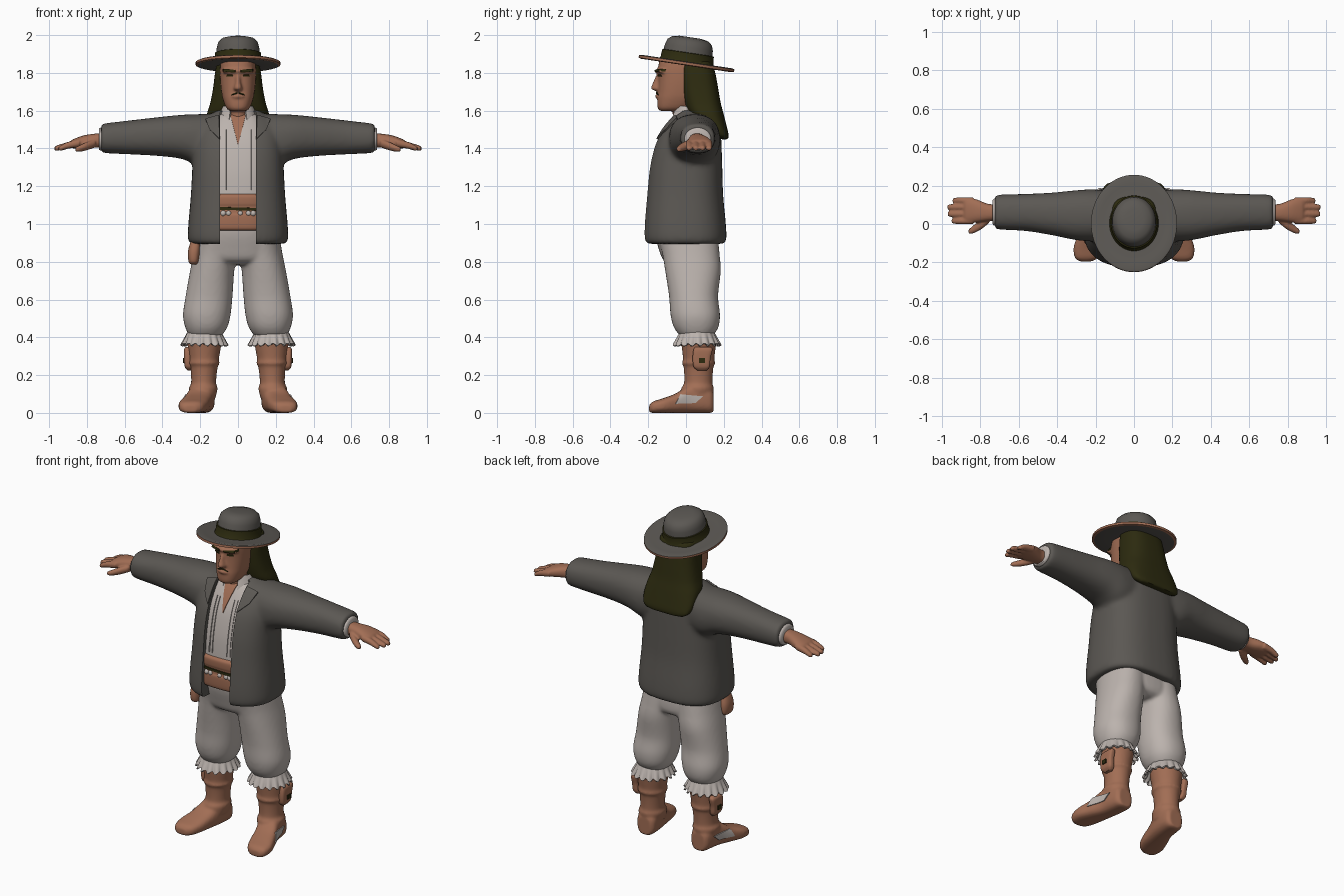
import bpy, bmesh, math
from mathutils import Vector, Matrix
from mathutils.bvhtree import BVHTree


def material(name, col):
    m = bpy.data.materials.new(name)
    m.diffuse_color = (*col, 1)
    return m


GREY = material("charcoal cloth", (0.105, 0.097, 0.087))
WHITE = material("off white linen", (0.50, 0.45, 0.42))
BROWN = material("tan brown", (0.36, 0.155, 0.09))
DARK = material("dark olive hair", (0.026, 0.024, 0.005))


def loft(bm, axis, rows, e=2.0, n=40, sx=1, k=5):
    """Closed superellipse loft; row = (t, centre a, half a, low b, high b)."""
    pts = [rows[0]] + rows + [rows[-1]]
    fine = []
    for i in range(1, len(pts) - 2):
        for j in range(k):
            u = j / k
            fine.append([0.5 * (2 * b + (c - a) * u + (2 * a - 5 * b + 4 * c - d) * u * u
                                + (3 * b - a - 3 * c + d) * u ** 3)
                         for a, b, c, d in zip(*pts[i - 1:i + 3])])
    fine.append(rows[-1])
    rings = []
    for t, a, ha, b0, b1 in fine:
        ring = []
        for i in range(n):
            w = 2 * math.pi * i / n
            c, s = math.cos(w), math.sin(w)
            p = a + ha * math.copysign(abs(c) ** (2 / e), c)
            q = (b0 + b1) / 2 + (b1 - b0) / 2 * math.copysign(abs(s) ** (2 / e), s)
            x, y, z = {'z': (p, q, t), 'x': (t, p, q), 'y': (p, t, q)}[axis]
            ring.append(bm.verts.new((x * sx, y, z)))
        rings.append(ring)
    for r0, r1 in zip(rings, rings[1:]):
        for i in range(n):
            bm.faces.new((r0[i], r0[(i + 1) % n], r1[(i + 1) % n], r1[i]))
    bm.faces.new(rings[0])
    bm.faces.new(rings[-1])


def sheet(bm, f, nu, nv, closed=False, mat=lambda j: 0):
    """Grid surface from f(i, j), optionally closed in i."""
    g = [[bm.verts.new(f(i, j)) for j in range(nv + 1)] for i in range(nu + (not closed))]
    for i in range(nu):
        for j in range(nv):
            k = (i + 1) % len(g)
            face = bm.faces.new((g[i][j], g[k][j], g[k][j + 1], g[i][j + 1]))
            face.material_index = mat(j)


def bake(ob):
    ev = ob.evaluated_get(bpy.context.evaluated_depsgraph_get())
    me = bpy.data.meshes.new_from_object(ev)
    ob.modifiers.clear()
    ob.data = me


def shade(ob, angle=45):
    bpy.ops.object.select_all(action='DESELECT')
    ob.select_set(True)
    bpy.context.view_layer.objects.active = ob
    bpy.ops.object.shade_smooth_by_angle(angle=math.radians(angle))


def finish(name, bm, *mats, voxel=0, smooth=0, thick=0):
    bmesh.ops.recalc_face_normals(bm, faces=bm.faces)
    me = bpy.data.meshes.new(name)
    bm.to_mesh(me)
    bm.free()
    ob = bpy.data.objects.new(name, me)
    bpy.context.collection.objects.link(ob)
    for m in mats:
        me.materials.append(m)
    if thick:
        mod = ob.modifiers.new("thickness", 'SOLIDIFY')
        mod.thickness, mod.offset = thick, 0
    if voxel:
        mod = ob.modifiers.new("merge", 'REMESH')
        mod.mode, mod.voxel_size = 'VOXEL', voxel
        mod = ob.modifiers.new("soften", 'SMOOTH')
        mod.factor, mod.iterations = 0.5, smooth
    if voxel or thick:
        bake(ob)
        if not ob.data.materials:
            ob.data.materials.append(mats[0])
    shade(ob)
    return ob


def patch(name, quad, target, mat, axis='y', s=1, lift=0.003, thick=0.006, n=10):
    """Thin plate projected onto a target; quad corners are (x or y, z)."""
    tree = BVHTree.FromPolygons([v.co for v in target.data.vertices],
                                [p.vertices for p in target.data.polygons])
    a, b, c, d = [Vector(q) for q in quad]

    def f(i, j):
        p = a.lerp(b, i / n).lerp(d.lerp(c, i / n), j / n)
        o, r = (Vector((p.x * s, -1, p.y)), Vector((0, 1, 0))) if axis == 'y' else \
               (Vector((s, p.x, p.y)), Vector((-s, 0, 0)))
        hit = tree.ray_cast(o, r)[0] or tree.find_nearest(o + r * 0.85)[0]
        return hit - r * lift
    bm = bmesh.new()
    sheet(bm, f, n, n)
    return finish(name, bm, mat, thick=thick)


# Jacket: torso and sleeves merged, then the front opening cut out
bm = bmesh.new()
loft(bm, 'z', [(0.895, 0, .25, -.212, .203), (0.92, 0, .265, -.224, .214), (1.0, 0, .263, -.224, .211),
               (1.15, 0, .25, -.212, .197), (1.3, 0, .242, -.197, .192), (1.42, 0, .235, -.168, .188),
               (1.5, 0, .22, -.125, .182), (1.56, 0, .18, -.078, .16), (1.605, 0, .10, -.03, .12)], e=2.6)
for s in (1, -1):
    loft(bm, 'x', [(.08, .045, .12, 1.33, 1.585), (.2, .045, .135, 1.31, 1.582), (.3, .046, .13, 1.345, 1.578),
                   (.42, .052, .112, 1.36, 1.566), (.56, .06, .097, 1.368, 1.55), (.69, .062, .092, 1.374, 1.535),
                   (.725, .062, .086, 1.38, 1.53)], e=2.3, sx=s)
jacket = finish("jacket", bm, GREY, voxel=.012, smooth=10)
bm = bmesh.new()
bmesh.ops.create_cube(bm, size=1, matrix=Matrix.Translation((0, -.27, 1.25)) @ Matrix.Diagonal((.19, .5, 1, 1)))
cutter = finish("opening_cutter", bm)
cutter.hide_render = True
mod = jacket.modifiers.new("opening", 'BOOLEAN')
mod.operation, mod.object = 'DIFFERENCE', cutter
uncut = jacket.copy()
bake(jacket)
bpy.data.objects.remove(cutter)
bpy.data.objects.remove(uncut)
shade(jacket)

# Shirt, sash and bead belt inside the opening
bm = bmesh.new()
loft(bm, 'z', [(1.1, 0, .17, -.192, .1), (1.2, 0, .17, -.186, .1), (1.3, 0, .17, -.174, .1),
               (1.42, 0, .165, -.145, .1), (1.5, 0, .15, -.108, .1), (1.56, 0, .12, -.07, .1),
               (1.585, 0, .09, -.045, .09)], e=3, n=64)
shirt = finish("shirt", bm, WHITE)
patch("chest_skin", [(0, 1.42), (.001, 1.42), (.04, 1.575), (-.04, 1.575)], shirt, BROWN)
for x in (-.068, -.048, .05, .07):
    patch("shirt_pleat", [(x, 1.18), (x + .006, 1.18), (x + .006, 1.5), (x, 1.5)], shirt, WHITE)
bm = bmesh.new()
loft(bm, 'z', [(.965, 0, .17, -.185, .1), (.98, 0, .18, -.2, .1), (1.04, 0, .18, -.203, .1),
               (1.06, 0, .18, -.198, .1), (1.09, 0, .18, -.198, .1), (1.11, 0, .18, -.203, .1),
               (1.145, 0, .18, -.203, .1), (1.16, 0, .17, -.19, .1)], e=3, n=64)
sash = finish("sash", bm, BROWN)
patch("belt_strip", [(-.094, 1.075), (.094, 1.07), (.094, 1.085), (-.094, 1.09)], sash, DARK)
bm = bmesh.new()
for x in (-.078, -.05, .012, .055, .08):
    bmesh.ops.create_uvsphere(bm, u_segments=14, v_segments=8, radius=.016,
                              matrix=Matrix.Translation((x, -.19, 1.056)))
finish("belt_beads", bm, WHITE)

# Shirt collar, standing open at the throat
bm = bmesh.new()


def collar(i, j):
    w = math.radians(28 + 304 * i / 40)
    front = (1 + math.cos(w)) / 2
    r = .105 - .03 * j / 4
    low, high = 1.555 - .045 * front ** 3, 1.615 + .01 * front
    return (r * math.sin(w), .015 - r * math.cos(w) * (1.05 - .1 * j / 4), low + (high - low) * j / 4)


sheet(bm, collar, 40, 4)
finish("shirt_collar", bm, WHITE, thick=.012)
for s in (1, -1):
    patch("lapel", [(.097, 1.45), (.15, 1.5), (.172, 1.555), (.1, 1.575)], jacket, GREY, s=s, lift=.006, thick=.009)
    bm = bmesh.new()
    loft(bm, 'x', [(.70, .062, .07, 1.39, 1.51), (.728, .062, .07, 1.39, 1.51), (.737, .062, .06, 1.395, 1.5)], sx=s)
    finish("shirt_cuff", bm, WHITE)

# Hands
for s in (1, -1):
    bm = bmesh.new()
    loft(bm, 'x', [(.70, .06, .042, 1.4, 1.48), (.76, .06, .045, 1.405, 1.478), (.82, .068, .06, 1.402, 1.468),
                   (.87, .07, .066, 1.4, 1.45), (.885, .07, .06, 1.405, 1.44)], e=2.4, sx=s)
    for y, tip in ((.122, .945), (.088, .972), (.052, .97), (.016, .95)):
        loft(bm, 'x', [(.84, y, .017, 1.408, 1.45), (.9, y, .0175, 1.398, 1.435), (tip - .012, y, .015, 1.388, 1.416),
                       (tip, y, .009, 1.39, 1.408)], n=16, sx=s)
    loft(bm, 'x', [(.755, .03, .026, 1.405, 1.45), (.8, -.005, .026, 1.39, 1.435), (.84, -.03, .02, 1.382, 1.416),
                   (.862, -.04, .011, 1.385, 1.405)], n=16, sx=s)
    finish("hand", bm, BROWN, voxel=.006, smooth=3)

# Head with nose, brow, chin and neck
bm = bmesh.new()
loft(bm, 'z', [(1.598, 0, .04, -.135, -.03), (1.615, 0, .062, -.15, .02), (1.66, 0, .08, -.152, .07),
               (1.70, 0, .088, -.148, .09), (1.76, 0, .094, -.146, .11), (1.82, 0, .095, -.148, .12),
               (1.87, 0, .09, -.14, .12)], e=2.5)
loft(bm, 'z', [(1.50, 0, .07, -.06, .09), (1.58, 0, .062, -.07, .085), (1.66, 0, .06, -.07, .09)])
loft(bm, 'z', [(1.705, 0, .016, -.165, -.12), (1.718, 0, .023, -.186, -.12), (1.75, 0, .015, -.175, -.12),
               (1.795, 0, .011, -.156, -.12)], n=16)
loft(bm, 'x', [(-.08, -.125, .02, 1.80, 1.82), (0, -.143, .02, 1.797, 1.825), (.08, -.125, .02, 1.80, 1.82)], n=16)
loft(bm, 'x', [(-.03, -.143, .012, 1.668, 1.682), (0, -.15, .014, 1.664, 1.69), (.03, -.143, .012, 1.668, 1.682)], n=16)
head = finish("head", bm, BROWN, voxel=.007, smooth=4)
for s in (1, -1):
    patch("eyebrow", [(.014, 1.803), (.08, 1.808), (.08, 1.82), (.014, 1.815)], head, DARK, s=s)
    patch("eye", [(.026, 1.78), (.062, 1.78), (.058, 1.79), (.03, 1.79)], head, DARK, s=s)
    patch("moustache", [(.002, 1.692), (.034, 1.682), (.034, 1.687), (.002, 1.699)], head, DARK, s=s)

# Long hair falling down the back
bm = bmesh.new()
loft(bm, 'z', [(1.86, 0, .112, -.03, .135), (1.8, 0, .122, -.032, .155), (1.72, 0, .132, -.025, .17),
               (1.64, 0, .147, -.008, .184), (1.58, 0, .165, .02, .2), (1.52, 0, .167, .09, .215),
               (1.47, 0, .155, .15, .226), (1.448, 0, .12, .185, .222)], e=2.8)
finish("hair", bm, DARK, voxel=.01, smooth=4)

# Hat: one turned profile with a dark band and a tan rim, tilted back
prof = [(.001, .138), (.05, .138), (.085, .13), (.104, .112), (.112, .085), (.115, .056), (.121, .054),
        (.124, .012), (.128, .006), (.18, .003), (.214, .008), (.224, .004), (.224, -.009), (.212, -.013),
        (.12, -.012), (.001, -.012)]
bm = bmesh.new()
sheet(bm, lambda i, j: (prof[j][0] * math.cos(i * math.pi / 32), 1.14 * prof[j][0] * math.sin(i * math.pi / 32),
                        prof[j][1]), 64, len(prof) - 1, True,
      lambda j: 1 if j in (5, 6, 7) else 2 if j in (11, 12) else 0)
bm.transform(Matrix.Translation((0, .003, 1.852)) @ Matrix.Rotation(math.radians(-8.5), 4, 'X'))
finish("hat", bm, GREY, DARK, BROWN)

# Baggy trousers
bm = bmesh.new()
loft(bm, 'z', [(1.08, 0, .19, -.165, .14), (.97, 0, .212, -.17, .16), (.87, 0, .222, -.145, .172),
               (.81, 0, .21, -.12, .165), (.785, 0, .15, -.07, .13)], e=2.4)
for s in (1, -1):
    loft(bm, 'z', [(.92, .112, .11, -.145, .17), (.84, .122, .114, -.125, .178), (.75, .137, .117, -.11, .184),
                   (.62, .153, .124, -.09, .17), (.52, .165, .126, -.082, .18), (.455, .168, .112, -.065, .172),
                   (.41, .172, .088, -.035, .145)], e=2.2, sx=s)
finish("trousers", bm, WHITE, voxel=.01, smooth=6)

for s in (1, -1):
    # Ruffled trouser hem
    bm = bmesh.new()

    def ruffle(i, j):
        w, t = 2 * math.pi * i / 128, j / 5
        r = .086 + .03 * t + .008 * t * math.sin(17 * w)
        return (s * (.178 + r * math.cos(w)), .058 + r * 1.02 * math.sin(w),
                .425 - .065 * t + .007 * t * math.cos(17 * w + .6))
    sheet(bm, ruffle, 128, 5, True)
    finish("hem_ruffle", bm, WHITE, thick=.01)

    # Boot: foot turned outward plus shaft with folds
    bm = bmesh.new()
    loft(bm, 'y', [(-.195, .252, .03, .004, .04), (-.175, .248, .06, 0, .06), (-.12, .238, .076, 0, .078),
                   (-.05, .218, .072, 0, .105), (.02, .197, .067, 0, .15), (.09, .187, .064, 0, .15),
                   (.13, .184, .056, 0, .13), (.145, .184, .04, .005, .11)], e=2.8, sx=s)
    loft(bm, 'z', [(.08, .185, .066, -.03, .14), (.13, .184, .076, -.025, .147), (.16, .182, .066, -.01, .14),
                   (.24, .18, .072, -.012, .145), (.262, .18, .083, -.022, .155), (.285, .18, .079, -.016, .15),
                   (.345, .178, .087, -.022, .157), (.375, .178, .09, -.025, .16), (.4, .178, .07, -.01, .14)], sx=s)
    boot = finish("boot", bm, BROWN, voxel=.008, smooth=3)
    patch("boot_patch", [(-.055, .048), (.05, .052), (.09, .088), (-.03, .098)], boot, WHITE, 'x', s)

    # Flap and buckle on the outer side of the shaft
    bm = bmesh.new()
    loft(bm, 'z', [(.225, .256, .012, .06, .11), (.245, .262, .02, .04, .125), (.29, .266, .02, .035, .13),
                   (.335, .266, .02, .04, .14), (.35, .262, .012, .05, .13)], e=3.5, sx=s)
    flap = finish("boot_flap", bm, BROWN)
    patch("boot_buckle", [(.07, .265), (.1, .265), (.1, .29), (.07, .29)], flap, DARK, 'x', s)

# Belt pouch hanging below the jacket on one side
bm = bmesh.new()
loft(bm, 'z', [(.785, -.235, .012, -.08, -.04), (.8, -.235, .026, -.105, -.015), (.85, -.233, .032, -.11, -.01),
               (.9, -.225, .028, -.1, -.02), (.95, -.21, .02, -.09, -.03)], e=2.4)
finish("belt_pouch", bm, BROWN)
